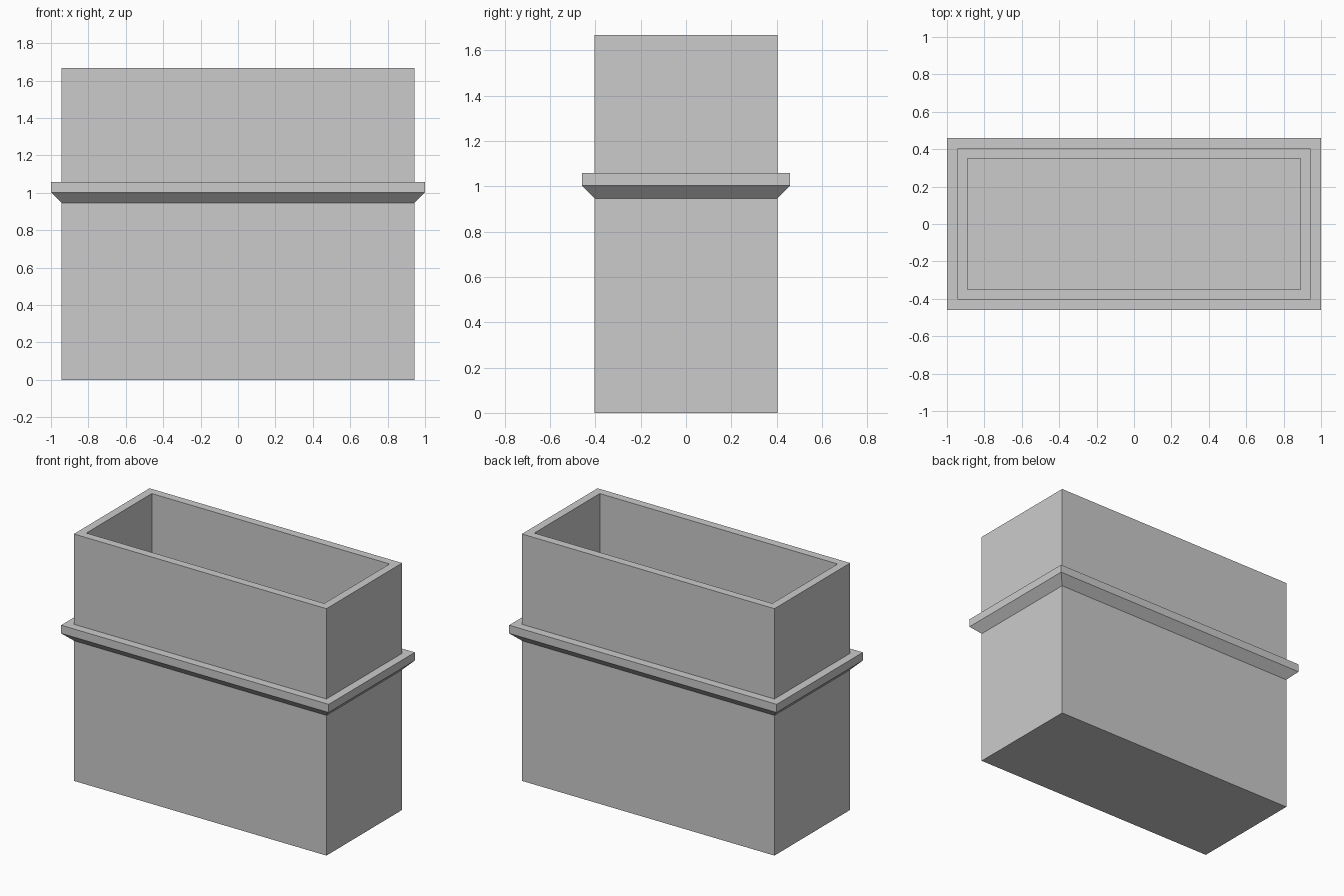
import bpy
import bmesh

cube = bpy.data.objects.get("Cube")
if cube:
    bpy.data.objects.remove(cube, do_unlink=True)

HALF_X, HALF_Y, HEIGHT = 0.944, 0.404, 1.668
WALL = 0.055

grey = bpy.data.materials.new("plain grey")
grey.use_nodes = True
colour = (0.6, 0.6, 0.6, 1)
grey.diffuse_color = colour
grey.node_tree.nodes["Principled BSDF"].inputs["Base Color"].default_value = colour

# Wall section from outer base to inner floor: (outward offset, height)
profile = [
    (0, 0), (0, 0.947),                            # lower wall
    (0.056, 1.003), (0.056, 1.058), (0, 1.058),    # chamfered ledge
    (0, HEIGHT), (-WALL, HEIGHT),                  # upper wall and rim
    (-WALL, WALL),                                 # inner wall down to floor
]


def ring(bm, offset, z):
    x, y = HALF_X + offset, HALF_Y + offset
    return [bm.verts.new((sx * x, sy * y, z))
            for sx, sy in ((-1, -1), (1, -1), (1, 1), (-1, 1))]


# Sweep the section around the rectangle, then close base and floor
bm = bmesh.new()
rings = [ring(bm, *point) for point in profile]
for low, high in zip(rings, rings[1:]):
    for i in range(4):
        j = (i + 1) % 4
        bm.faces.new((low[i], low[j], high[j], high[i]))
bm.faces.new(rings[0][::-1])
bm.faces.new(rings[-1])
bmesh.ops.recalc_face_normals(bm, faces=bm.faces)

mesh = bpy.data.meshes.new("ledged_box")
bm.to_mesh(mesh)
bm.free()
mesh.materials.append(grey)
bpy.context.collection.objects.link(bpy.data.objects.new("ledged_box", mesh))
